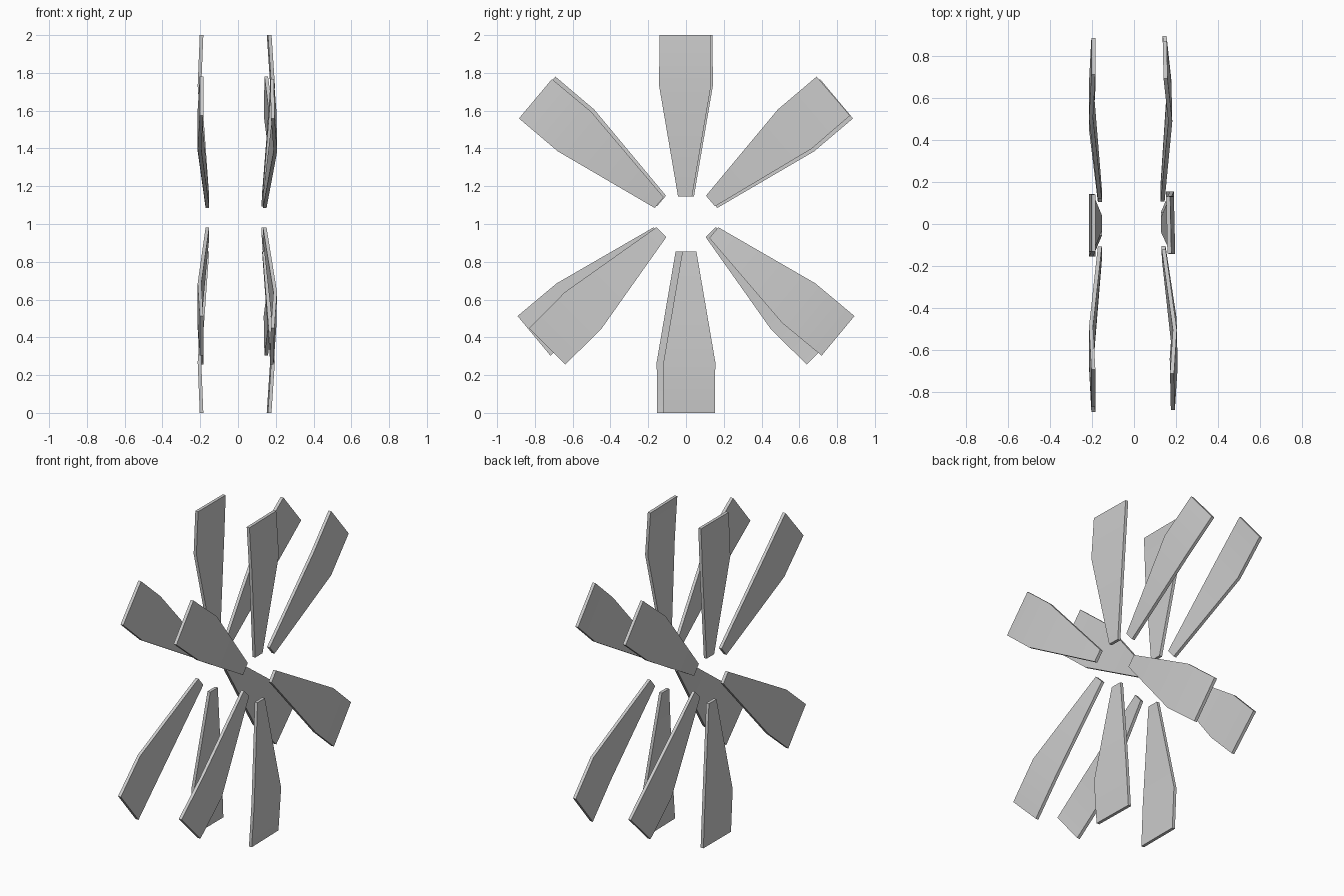
import bpy, bmesh, math
from mathutils import Vector

if "Cube" in bpy.data.objects:
    bpy.data.objects.remove(bpy.data.objects["Cube"])

LENGTH = 0.855
THICK = 0.019
# stations along a blade: distance in from the outer end, half width
STATIONS = [(LENGTH, 0.037), (0.27, 0.137), (0.0, 0.136)]

# outer end centre (y, z) and pointing angle of each blade in the right-hand ring
BLADES = {
    "top": (-0.005, 2.0, 90),
    "upper_back": (0.78, 1.677, 40.5),
    "upper_front": (-0.797, 1.663, 140),
    "lower_front": (-0.735, 0.352, 225),
    "lower_back": (0.805, 0.408, -39.7),
    "bottom": (0.018, 0.0, 270),
}


def blade(name, y, z, angle, side, depths, lean):
    """Bent tapering plate; depths are the mid-plane x at each station."""
    a = math.radians(angle)
    along = Vector((0, math.cos(a), math.sin(a)))
    across = Vector((0, -math.sin(a), math.cos(a)))
    bm = bmesh.new()
    rings = []
    for (inset, half), depth in zip(STATIONS, depths):
        ring = []
        for v, t in ((-1, -1), (1, -1), (1, 1), (-1, 1)):
            p = Vector((0, y, z)) - along * inset + across * half * v
            p.y *= side
            p.x = side * depth + t * THICK / 2 + lean * p.y
            ring.append(bm.verts.new(p))
        rings.append(ring)
    for r0, r1 in zip(rings, rings[1:]):
        for i in range(4):
            j = (i + 1) % 4
            bm.faces.new((r0[i], r0[j], r1[j], r1[i]))
    bm.faces.new(rings[0])
    bm.faces.new(rings[-1])
    bmesh.ops.recalc_face_normals(bm, faces=bm.faces)
    mesh = bpy.data.meshes.new(name)
    bm.to_mesh(mesh)
    bm.free()
    obj = bpy.data.objects.new(name, mesh)
    bpy.context.collection.objects.link(obj)
    bpy.context.view_layer.objects.active = obj
    obj.select_set(True)


# right ring leans slightly; left ring is the same layout turned half round
for part, (y, z, angle) in BLADES.items():
    blade("right_blade_" + part, y, z, angle, 1, (0.138, 0.183, 0.165), -0.022)
    blade("left_blade_" + part, y, z, angle, -1, (0.162, 0.204, 0.193), 0)

bpy.ops.object.shade_smooth_by_angle(angle=math.radians(30))
